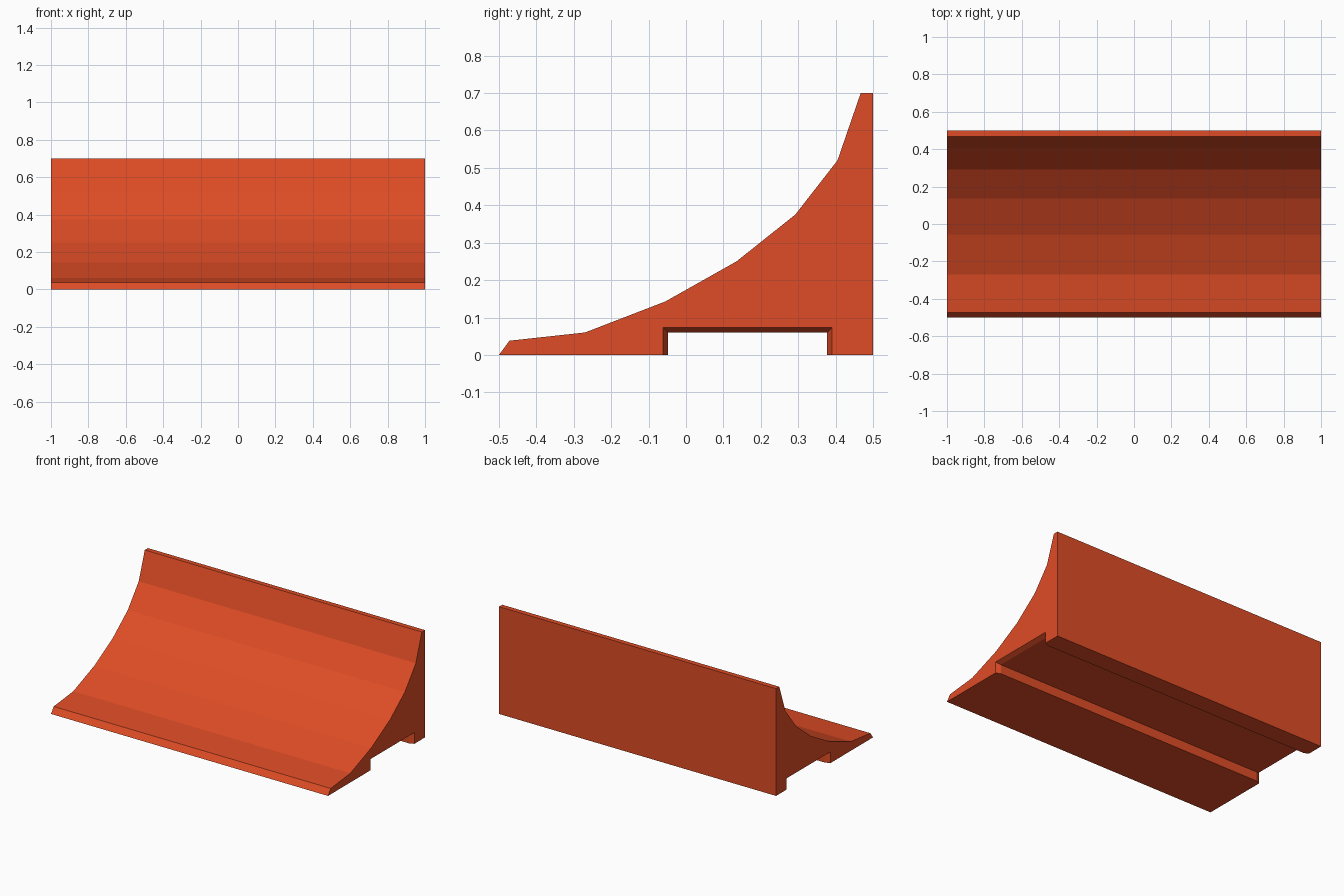
import bpy
import bmesh

cube = bpy.data.objects.get("Cube")
if cube:
    bpy.data.objects.remove(cube, do_unlink=True)

# Orange paint
orange = bpy.data.materials.new("orange_red")
orange.use_nodes = True
colour = (0.73, 0.072, 0.019, 1)
orange.diffuse_color = colour
orange.node_tree.nodes["Principled BSDF"].inputs["Base Color"].default_value = colour

# Curved ramp outline as (y, z), from the front toe over the crest to the back foot
RAMP = [(-0.5, 0), (-0.472, 0.038), (-0.27, 0.06), (-0.055, 0.143), (0.135, 0.25),
        (0.292, 0.375), (0.405, 0.52), (0.467, 0.7), (0.5, 0.7), (0.5, 0)]


def channel(flare):
    """Underside channel outline, widened by the flare at the ends."""
    front, back, top = -0.048 - flare, 0.377 + flare, 0.06 + flare
    return [(back, 0), (back, top), (front, top), (front, 0)]


# Cross-sections along x: the channel mouth flares at both ends
SECTIONS = [(-1, 0.013), (-0.97, 0), (0.97, 0), (1, 0.013)]

bm = bmesh.new()
rings = [[bm.verts.new((x, y, z)) for y, z in RAMP + channel(flare)]
         for x, flare in SECTIONS]
count = len(rings[0])
for a, b in zip(rings, rings[1:]):
    for i in range(count):
        j = (i + 1) % count
        bm.faces.new((a[i], a[j], b[j], b[i]))

# End walls
bm.faces.new(rings[0])
bm.faces.new(rings[-1])

# Merge the coplanar strips and face everything outward
bmesh.ops.dissolve_limit(bm, angle_limit=0.01, verts=bm.verts, edges=bm.edges)
bmesh.ops.recalc_face_normals(bm, faces=bm.faces)

mesh = bpy.data.meshes.new("curved_ramp")
bm.to_mesh(mesh)
bm.free()
mesh.materials.append(orange)
ramp = bpy.data.objects.new("curved_ramp", mesh)
bpy.context.collection.objects.link(ramp)
